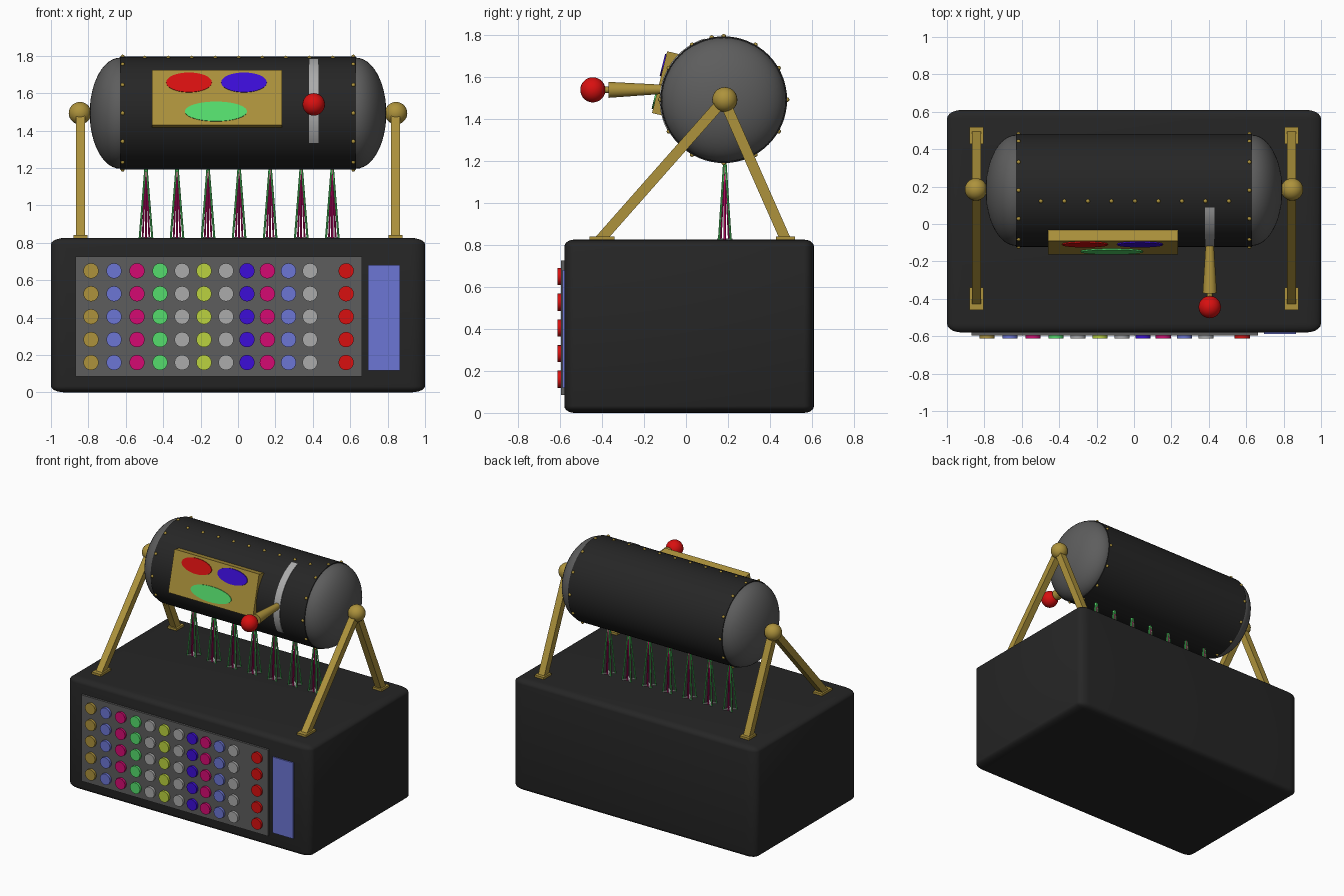
import bpy, bmesh, math
from mathutils import Matrix, Vector

if "Cube" in bpy.data.objects:
    bpy.data.objects.remove(bpy.data.objects["Cube"])

def mat(name, rgb):
    m = bpy.data.materials.new(name)
    m.diffuse_color = (*rgb, 1)
    m.use_nodes = True
    m.node_tree.nodes["Principled BSDF"].inputs["Base Color"].default_value = m.diffuse_color
    return m

BLACK = mat("black", (.019, .019, .019))
GOLD = mat("gold", (.42, .29, .045))
GREY = mat("dark grey", (.11, .11, .11))
SILVER = mat("light grey", (.41, .41, .41))
LAVENDER = mat("lavender", (.15, .18, .66))
PINK = mat("crimson", (.66, .003, .17))
GREEN = mat("green", (.09, .72, .15))
LIME = mat("yellow green", (.5, .65, .05))
BLUE = mat("blue", (.045, .004, .68))
RED = mat("red", (.69, .005, .005))

CY, CZ, R = .18, 1.493, .302          # drum axis and radius
XAXIS = Matrix.Rotation(math.pi / 2, 4, 'Y')
FRONT = Matrix.Rotation(math.pi / 2, 4, 'X')   # local z -> -y

def T(*p):
    return Matrix.Translation(p)

def S(x, y, z):
    return Matrix.Diagonal((x, y, z, 1))

def finish(name, bm, m, angle=35):
    bmesh.ops.recalc_face_normals(bm, faces=bm.faces)
    me = bpy.data.meshes.new(name)
    bm.to_mesh(me)
    bm.free()
    ob = bpy.data.objects.new(name, me)
    bpy.context.collection.objects.link(ob)
    me.materials.append(m)
    for p in me.polygons:
        p.use_smooth = True
    me.set_sharp_from_angle(angle=math.radians(angle))
    return ob

def boxes(name, m, mats):
    bm = bmesh.new()
    for mx in mats:
        bmesh.ops.create_cube(bm, size=1, matrix=mx)
    return finish(name, bm, m)

def cones(name, m, mats, r1=1, r2=1, seg=32):
    bm = bmesh.new()
    for mx in mats:
        bmesh.ops.create_cone(bm, cap_ends=True, segments=seg, radius1=r1,
                              radius2=r2, depth=1, matrix=mx)
    return finish(name, bm, m)

def balls(name, m, mats, u=24, v=14):
    bm = bmesh.new()
    for mx in mats:
        bmesh.ops.create_uvsphere(bm, u_segments=u, v_segments=v, radius=1, matrix=mx)
    return finish(name, bm, m, 60)

def between(a, b, w):
    # unit part stretched along z from a to b
    a, b = Vector(a), Vector(b)
    d = b - a
    q = d.to_track_quat('Z', 'X').to_matrix().to_4x4()
    return T(*((a + b) / 2)) @ q @ S(w, w, d.length)

# cabinet: bevelled unit cube, then stretched
bm = bmesh.new()
bmesh.ops.create_cube(bm, size=1)
bmesh.ops.bevel(bm, geom=bm.edges[:], offset=.04, segments=5, profile=.5, affect='EDGES')
bm.transform(T(0, .015, .413) @ S(2, 1.19, .826))
finish("cabinet", bm, BLACK)

# control panel, screen and buttons
boxes("control_panel", GREY, [T(-.104, -.585, .406) @ S(1.532, .02, .64)])
boxes("screen", LAVENDER, [T(.78, -.58, .4) @ S(.172, .018, .564)])
COLS = [(-.786, GOLD), (-.663, LAVENDER), (-.54, PINK), (-.417, GREEN),
        (-.299, SILVER), (-.182, LIME), (-.064, SILVER), (.048, BLUE),
        (.157, PINK), (.27, LAVENDER), (.385, SILVER), (.578, RED)]
for i, (x, m) in enumerate(COLS):
    cones("button_column_%d" % (i + 1), m,
          [T(x, -.602, .16 + .1225 * r) @ FRONT @ S(.041, .041, .022) for r in range(5)],
          seg=16)

# drum and domed ends
cones("drum", BLACK, [T(0, CY, CZ) @ XAXIS @ S(R, R, 1.264)], seg=64)
for s, side in ((-1, "left"), (1, "right")):
    bm = bmesh.new()
    bmesh.ops.create_uvsphere(bm, u_segments=48, v_segments=24, radius=1,
                              matrix=T(s * .63, CY, CZ) @ XAXIS @ S(.297, .297, .163))
    bmesh.ops.bisect_plane(bm, geom=bm.verts[:] + bm.edges[:] + bm.faces[:],
                           plane_co=(s * .628, 0, 0), plane_no=(-s, 0, 0), clear_outer=True)
    finish(side + "_dome", bm, GREY, 60)

    # pivot ball, splayed legs and feet
    x = s * .842
    balls(side + "_pivot", GOLD, [T(s * .845, CY + .005, CZ) @ S(.06, .06, .06)])
    boxes(side + "_legs", GOLD, [between((x, CY, CZ), (x, y, .825), .05) for y in (-.41, .475)])
    boxes(side + "_feet", GOLD, [T(x, y, .832) @ S(.074, w, .02)
                                 for y, w in ((-.4, .12), (.474, .09))])

# rivets: rings at both ends and a row along the top
def on_drum(x, a, r=R):
    # a = angle up from the front
    return T(x, CY - r * math.cos(a), CZ + r * math.sin(a))

RIVET = S(.011, .011, .011)
rivets = [on_drum(s * .617, math.radians(30 * k)) @ RIVET for s in (-1, 1) for k in range(12)]
rivets += [on_drum(-.498 + .1257 * k, math.radians(79)) @ RIVET for k in range(9)]
balls("rivets", GOLD, rivets, 10, 6)

# tilted face plate with oval lights
TILT = T(-.112, -.126, 1.577) @ Matrix.Rotation(math.radians(-13.8), 4, 'X')
boxes("face_plate", GOLD, [TILT @ T(0, .03, 0) @ S(.695, .06, .303)])
for name, m, x, z, a in (("red_light", RED, -.15, .082, .122),
                         ("blue_light", BLUE, .144, .082, .122),
                         ("green_light", GREEN, -.006, -.078, .166)):
    cones(name, m, [TILT @ T(x, -.002, z) @ FRONT @ S(a, .054, .009)], seg=40)

# curved lever slot on the drum surface
bm = bmesh.new()
rows = []
for k in range(25):
    a = math.radians(-31.5 + 104 * k / 24)
    rows.append([bm.verts.new(on_drum(x, a, r).translation)
                 for x, r in ((.38, R - .004), (.38, R + .004), (.43, R + .004), (.43, R - .004))])
for p, q in zip(rows, rows[1:]):
    for j in range(4):
        bm.faces.new((p[j], p[(j + 1) % 4], q[(j + 1) % 4], q[j]))
bm.faces.new(rows[0])
bm.faces.new(rows[-1])
finish("lever_slot", bm, SILVER)

# lever and knob
cones("lever", GOLD, [between((.405, -.08, 1.543), (.405, -.37, 1.54), 1)], .02, .038, 24)
cones("lever_neck", GOLD, [between((.405, -.36, 1.54), (.405, -.42, 1.54), 1)], .015, .015, 16)
balls("lever_knob", RED, [T(.405, -.444, 1.54) @ S(.06, .06, .06)])

# wire bundles between cabinet and drum
XS = [-.492 + .166 * k for k in range(7)]
def wires(name, m, offsets):
    cones(name, m, [between((x + dx, CY + .005 + dy, .82),
                            (x + dx * .1, CY + .005 + dy * .1, CZ - R + .01), .0055)
                    for x in XS for dx, dy in offsets], seg=6)

wires("green_wires", GREEN, [(a, b) for a in (-.034, .034) for b in (-.028, .028)])
wires("crimson_wires", PINK, [(-.018, 0), (.018, 0), (0, -.02), (0, .02)])
boxes("wire_sockets", SILVER,
      [T(x, CY + .005, .827) @ Matrix.Rotation(a, 4, 'Z') @ S(.088, .016, .01)
       for x in XS for a in (math.pi / 4, -math.pi / 4)])
